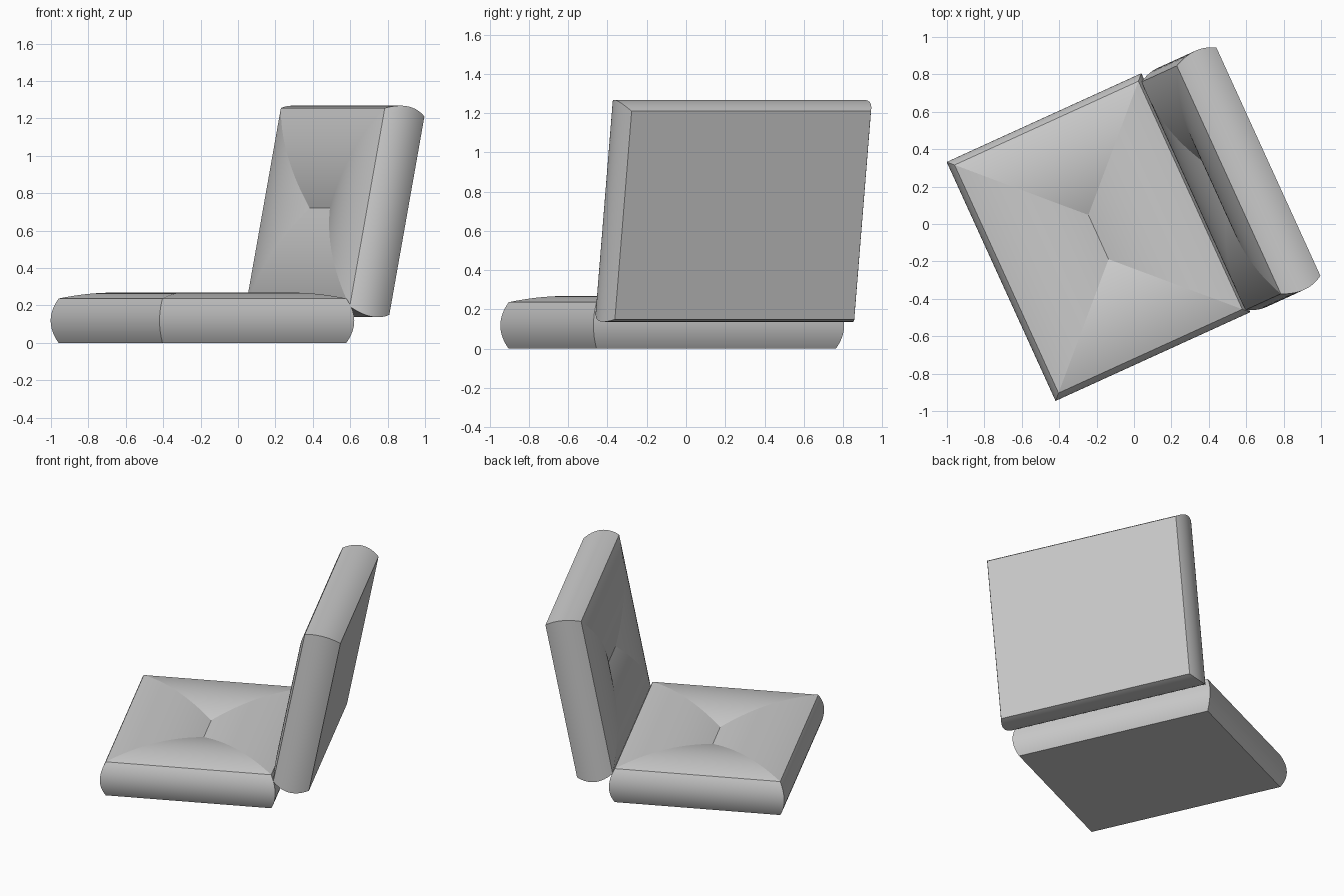
import bpy, bmesh
from math import radians

if "Cube" in bpy.data.objects:
    bpy.data.objects.remove(bpy.data.objects["Cube"])

HX, HY = 0.54, 0.67      # half sizes of the flat base
EDGE, BULGE = 0.237, 0.032
N_SIDE, N_TOP = 16, 24


def cushion_profile():
    """(outward offset, height) pairs: bulged side, then domed top that sags in the middle."""
    pts = []
    for i in range(N_SIDE + 1):
        s = 2 * i / N_SIDE - 1
        pts.append((BULGE * (1 - s * s), EDGE * (s + 1) / 2))
    peak, rise = 0.229, 0.032
    for i in range(1, N_TOP + 1):
        d = HX * i / N_TOP
        pts.append((-d, EDGE + rise * (1 - ((d - peak) / peak) ** 2)))
    return pts


def make_cushion(name, loc, rot):
    bm = bmesh.new()
    rings = []
    for o, z in cushion_profile():
        rings.append([bm.verts.new((sx * (HX + o), sy * (HY + o), z))
                      for sx, sy in ((-1, -1), (1, -1), (1, 1), (-1, 1))])
    bm.faces.new(rings[0][::-1])
    for a, b in zip(rings, rings[1:]):
        for i in range(4):
            j = (i + 1) % 4
            bm.faces.new((a[i], a[j], b[j], b[i]))
    # mitre seams and the top and bottom rims stay crisp
    for a, b in zip(rings, rings[1:]):
        for i in range(4):
            bm.edges.get((a[i], b[i])).smooth = False
    for ring in (rings[0], rings[N_SIDE]):
        for i in range(4):
            bm.edges.get((ring[i], ring[(i + 1) % 4])).smooth = False
    for f in bm.faces:
        f.smooth = True
    # close the last ring into the central seam
    bmesh.ops.remove_doubles(bm, verts=bm.verts, dist=1e-4)
    bmesh.ops.recalc_face_normals(bm, faces=bm.faces)
    last = [e for e in bm.edges if all(abs(v.co.x) < 1e-3 for v in e.verts)]
    for e in last:
        e.smooth = False
    me = bpy.data.meshes.new(name)
    bm.to_mesh(me)
    bm.free()
    ob = bpy.data.objects.new(name, me)
    bpy.context.collection.objects.link(ob)
    ob.location = loc
    ob.rotation_euler = [radians(a) for a in rot]
    return ob


# flat seat cushion and the same cushion leaning back behind it
make_cushion("seat_cushion", (-0.19, -0.07, 0), (0, 0, 24.5))
make_cushion("back_cushion", (0.625, 0.29, 0.68), (0, -79, 24.5))
